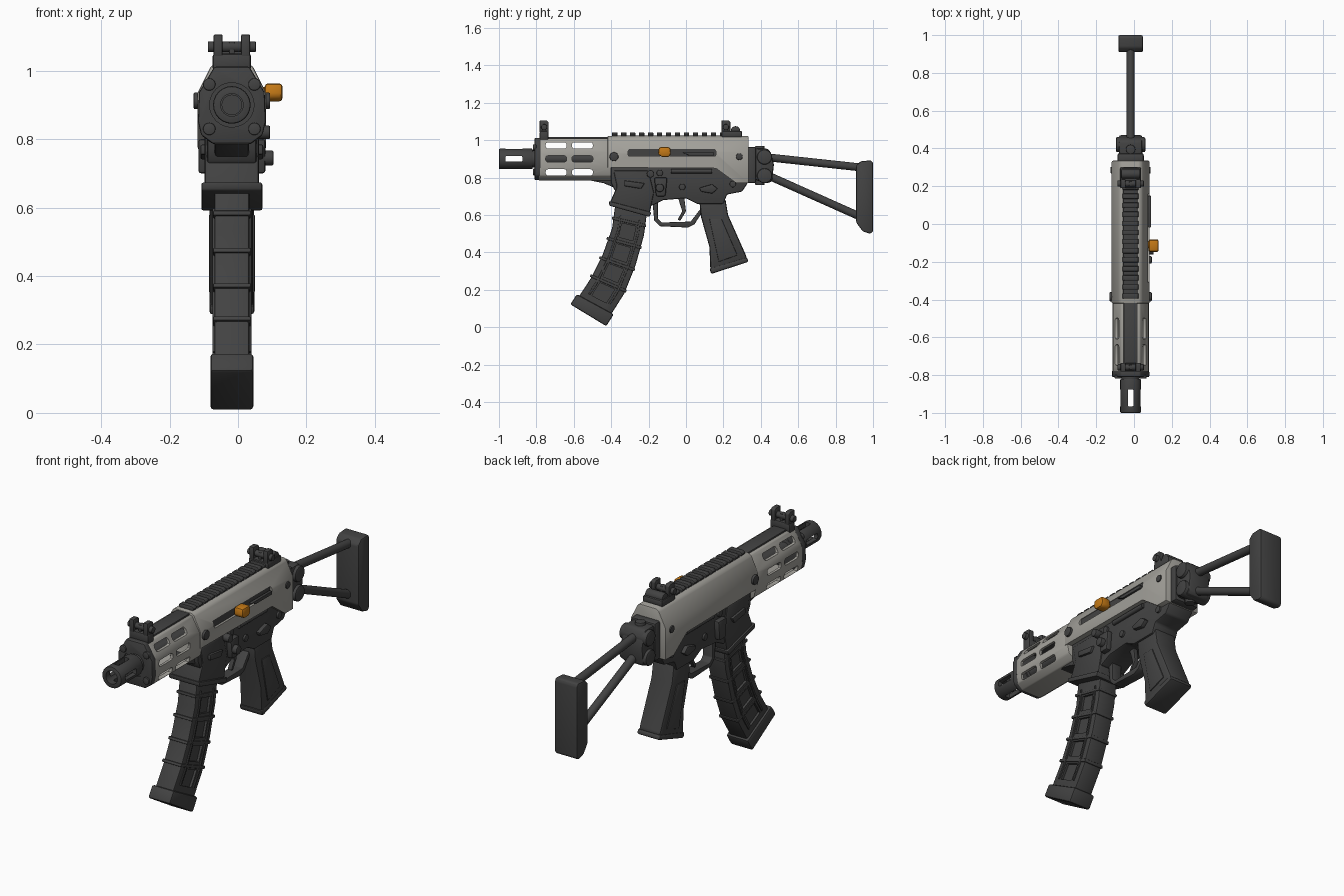
import bpy, bmesh, math
from mathutils import Vector

if "Cube" in bpy.data.objects:
    bpy.data.objects.remove(bpy.data.objects["Cube"], do_unlink=True)

CX = -0.018    # centre plane of the body
BORE = 0.9     # height of the barrel axis


def material(name, rgb):
    m = bpy.data.materials.new(name)
    m.use_nodes = True
    m.diffuse_color = (*rgb, 1)
    m.node_tree.nodes["Principled BSDF"].inputs["Base Color"].default_value = (*rgb, 1)
    return m


DARK = material("dark polymer", (0.055, 0.055, 0.055))
GREY = material("warm grey metal", (0.36, 0.35, 0.32))
ORANGE = material("orange", (0.55, 0.19, 0.008))


def activate(ob):
    bpy.ops.object.select_all(action='DESELECT')
    ob.select_set(True)
    bpy.context.view_layer.objects.active = ob


def finish(name, bm, mat, bevel=0.0):
    bmesh.ops.recalc_face_normals(bm, faces=bm.faces)
    me = bpy.data.meshes.new(name)
    bm.to_mesh(me)
    bm.free()
    ob = bpy.data.objects.new(name, me)
    bpy.context.collection.objects.link(ob)
    me.materials.append(mat)
    activate(ob)
    if bevel:
        mod = ob.modifiers.new("bevel", 'BEVEL')
        mod.width, mod.segments = bevel, 2
        bpy.ops.object.modifier_apply(modifier=mod.name)
    bpy.ops.object.shade_smooth_by_angle(angle=math.radians(35))
    return ob


def add_prism(bm, points, step):
    """Extrude a closed loop of points by a vector."""
    face = bm.faces.new([bm.verts.new(p) for p in points])
    new = bmesh.ops.extrude_face_region(bm, geom=[face])["geom"]
    bmesh.ops.translate(bm, vec=step, verts=[v for v in new if isinstance(v, bmesh.types.BMVert)])


def side(name, yz, half, mat=DARK, x=CX, bevel=0.008):
    """Side outline in y, z extruded across the body."""
    bm = bmesh.new()
    add_prism(bm, [(x - half, y, z) for y, z in yz], (2 * half, 0, 0))
    return finish(name, bm, mat, bevel)


def section(name, xz, y0, y1, mat=DARK, bevel=0.006):
    """Mirrored half section in x, z extruded along the body."""
    loop = [(CX + x, y0, z) for x, z in xz] + [(CX - x, y0, z) for x, z in reversed(xz)]
    bm = bmesh.new()
    add_prism(bm, loop, (0, y1 - y0, 0))
    return finish(name, bm, mat, bevel)


def box(name, x, y, z, mat=DARK, bevel=0.005):
    mid, half = (x[0] + x[1]) / 2, (x[1] - x[0]) / 2
    return side(name, [(y[0], z[0]), (y[1], z[0]), (y[1], z[1]), (y[0], z[1])], half, mat, mid, bevel)


def rod(name, a, b, r, mat=DARK, bevel=0.0, sides=24):
    a, b = Vector(a), Vector(b)
    bm = bmesh.new()
    bmesh.ops.create_cone(bm, cap_ends=True, segments=sides, radius1=r, radius2=r, depth=(b - a).length)
    bm.transform((b - a).to_track_quat('Z', 'Y').to_matrix().to_4x4())
    bmesh.ops.translate(bm, vec=(a + b) / 2, verts=bm.verts)
    return finish(name, bm, mat, bevel)


def cut(ob, *cutters):
    for c in cutters:
        mod = ob.modifiers.new("cut", 'BOOLEAN')
        mod.operation, mod.solver, mod.object = 'DIFFERENCE', 'EXACT', c
        activate(ob)
        bpy.ops.object.modifier_apply(modifier=mod.name)
        bpy.data.objects.remove(c, do_unlink=True)
    bpy.ops.object.shade_smooth_by_angle(angle=math.radians(35))


# Muzzle device and barrel
muzzle = rod("muzzle_device", (CX, -1, BORE), (CX, -0.82, BORE), 0.055, bevel=0.006)
cut(muzzle, rod("bore", (CX, -1.1, BORE), (CX, -0.86, BORE), 0.033),
    box("slot_a", (CX - 0.2, CX + 0.2), (-0.965, -0.875), (BORE - 0.015, BORE + 0.015)),
    box("slot_b", (CX - 0.015, CX + 0.015), (-0.965, -0.875), (BORE - 0.2, BORE + 0.2)))
rod("barrel", (CX, -0.87, BORE), (CX, -0.35, BORE), 0.03)
rod("barrel_collar", (CX, -0.835, BORE), (CX, -0.77, BORE), 0.047, bevel=0.005)

# Handguard shell with rows of slots
outline = [(0.05, 1.01), (0.094, 0.935), (0.097, 0.85), (0.088, 0.81), (0.055, 0.785)]
guard = section("handguard", outline, -0.79, -0.4, GREY)
hollow = [(x * 0.86, BORE + (z - BORE) * 0.88) for x, z in outline]
slots = [box("slot", (-0.3, 0.3), (y, y + 0.112), (z - 0.017, z + 0.017), bevel=0.012)
         for y in (-0.75, -0.61) for z in (0.972, 0.9, 0.828)]
cut(guard, section("hollow", hollow, -0.9, -0.42), *slots)
cap = section("front_cap", [(x * 1.02, z + 0.002) for x, z in outline], -0.81, -0.777)
cut(cap, rod("cap_hole", (CX, -0.82, BORE), (CX, -0.805, BORE), 0.065))
for s in (-1, 1):
    for z in (0.96, 0.83):
        rod("cap_lug", (CX + s * 0.066, -0.818, z), (CX + s * 0.066, -0.8, z), 0.018, bevel=0.003)
box("handguard_top_strip", (CX - 0.037, CX + 0.037), (-0.77, -0.39), (0.99, 1.018))
side("handguard_lower_tab", [(-0.54, 0.79), (-0.38, 0.81), (-0.38, 0.745), (-0.44, 0.77)], 0.05)

# Upper receiver
upper = section("upper_receiver", [(0.047, 1.022), (0.062, 1.012), (0.1, 0.935), (0.1, 0.77)],
                -0.42, 0.335, GREY)
cut(upper, side("lower_cut", [(-0.5, 0.6), (-0.5, 0.855), (0.16, 0.85), (0.27, 0.77), (0.4, 0.765), (0.4, 0.6)],
                0.3, bevel=0),
    box("handle_slot", (0.055, 0.2), (-0.31, 0.16), (0.915, 0.953), bevel=0.008))
box("bolt_carrier", (0.03, 0.07), (-0.32, 0.17), (0.91, 0.956), bevel=0)
side("receiver_step", [(-0.02, 0.935), (0.15, 0.935), (0.15, 0.917), (0.02, 0.917)], 0.008, x=CX + 0.1, bevel=0.003)
for s in (-1, 1):
    for y, r, out in ((-0.385, 0.024, 0.112), (0.285, 0.018, 0.106)):
        rod("receiver_pin", (CX + s * 0.07, y, 0.912), (CX + s * out, y, 0.912), r, bevel=0.004)

# Charging handle
rod("handle_stem", (0.06, -0.11, 0.935), (0.1, -0.11, 0.935), 0.017, ORANGE)
side("handle_knob", [(-0.15, 0.925), (-0.13, 0.91), (-0.09, 0.91), (-0.08, 0.93), (-0.085, 0.963),
                     (-0.145, 0.963)], 0.026, ORANGE, 0.104, 0.01)

# Top rail with teeth
side("rail_base", [(-0.41, 1.0), (-0.39, 1.024), (0.3, 1.024), (0.32, 1.0)], 0.04, bevel=0.004)
for i in range(14):
    y = -0.395 + i * 0.048
    section("rail_tooth", [(0.034, 1.042), (0.044, 1.032), (0.036, 1.018)], y, y + 0.028, bevel=0.003)


# Iron sights
def sight(name, y0, y1, base, back):
    box(name + "_base", (CX - 0.056, CX + 0.056), (y0, back), (base, 1.05), bevel=0.008)
    box(name + "_post", (CX - 0.008, CX + 0.008), (y0 + 0.01, y1 - 0.01), (1.04, 1.085), bevel=0.003)
    rod(name + "_cross_pin", (CX - 0.07, (y0 + y1) / 2, 1.07), (CX + 0.07, (y0 + y1) / 2, 1.07), 0.016, bevel=0.003)
    for s in (-1, 1):
        x = CX + s * 0.04
        side(name + "_wing", [(y0, 1.04), (y1, 1.04), (y1, 1.098), (y1 - 0.01, 1.106), (y0, 1.106)], 0.013, x=x,
             bevel=0.004)


sight("front_sight", -0.782, -0.735, 1.0, -0.735)
sight("rear_sight", 0.19, 0.237, 1.015, 0.3)
rod("sight_drum", (CX - 0.05, 0.265, 1.05), (CX + 0.05, 0.265, 1.05), 0.025, bevel=0.005)

# Lower receiver, magazine well
side("lower_receiver", [(-0.4, 0.87), (0.31, 0.87), (0.33, 0.77), (0.3, 0.725), (0.22, 0.71), (0.2, 0.66),
                        (0.06, 0.66), (0.0, 0.69), (-0.12, 0.68), (-0.18, 0.65), (-0.3, 0.68), (-0.38, 0.73),
                        (-0.4, 0.77)], 0.072)
side("magazine_well", [(-0.39, 0.84), (-0.2, 0.84), (-0.17, 0.72), (-0.195, 0.605), (-0.41, 0.66), (-0.37, 0.75)],
     0.08, bevel=0.012)
side("well_rim", [(-0.413, 0.675), (-0.41, 0.65), (-0.195, 0.59), (-0.185, 0.615)], 0.089, bevel=0.006)
for s in (-1, 1):
    x = CX + s * 0.078
    side("well_ridge", [(-0.33, 0.785), (-0.22, 0.77), (-0.24, 0.74), (-0.33, 0.755)], 0.014, x=x, bevel=0.006)
    side("magazine_catch", [(-0.17, 0.8), (-0.1, 0.8), (-0.11, 0.7), (-0.16, 0.7)], 0.02, x=x, bevel=0.008)
    side("selector_lever", [(0.07, 0.745), (0.14, 0.765), (0.17, 0.74), (0.14, 0.715), (0.08, 0.725)], 0.014, x=x,
         bevel=0.005)
    rod("receiver_rib", (x, -0.08, 0.835), (x, 0.14, 0.835), 0.012, sides=12)
    for y, z in ((-0.02, 0.75), (0.25, 0.765), (-0.14, 0.825)):
        rod("lower_pin", (CX, y, z), (CX + s * 0.082, y, z), 0.017, bevel=0.003)
rod("catch_button", (0.05, -0.14, 0.745), (0.104, -0.14, 0.745), 0.022, bevel=0.005)
rod("bolt_release", (0.05, -0.19, 0.82), (0.094, -0.19, 0.82), 0.02, bevel=0.005)

# Trigger and guard
side("trigger", [(-0.045, 0.7), (-0.01, 0.7), (0.0, 0.62), (-0.03, 0.57), (-0.045, 0.575), (-0.02, 0.62)], 0.012,
     bevel=0.004)
side("trigger_guard", [(-0.18, 0.68), (-0.17, 0.57), (-0.14, 0.54), (0.01, 0.533), (0.045, 0.55), (0.09, 0.62),
                       (0.075, 0.63), (0.025, 0.565), (-0.13, 0.56), (-0.15, 0.58), (-0.15, 0.68)], 0.028, bevel=0.004)

# Pistol grip
side("grip", [(0.07, 0.69), (0.21, 0.69), (0.225, 0.6), (0.325, 0.375), (0.315, 0.35), (0.15, 0.295), (0.13, 0.31),
              (0.125, 0.43), (0.08, 0.59)], 0.062, bevel=0.025)
side("grip_base", [(0.125, 0.315), (0.135, 0.285), (0.335, 0.35), (0.325, 0.375)], 0.066, bevel=0.01)
for s in (-1, 1):
    side("grip_panel", [(0.125, 0.58), (0.19, 0.58), (0.275, 0.385), (0.175, 0.35)], 0.005, x=CX + s * 0.062,
         bevel=0.004)

# Curved magazine: u runs down it, v from front to back
front = [(-0.375, 0.68), (-0.395, 0.53), (-0.445, 0.39), (-0.51, 0.26), (-0.595, 0.13)]
back = [(-0.205, 0.64), (-0.225, 0.49), (-0.27, 0.33), (-0.33, 0.18), (-0.425, 0.03)]


def on_mag(u, v):
    i = min(int(u), 3)
    f, b = (Vector(e[i]).lerp(Vector(e[i + 1]), u - i) for e in (front, back))
    return f.lerp(b, v)


def mag_patch(u0, u1, v0, v1):
    return [on_mag(u, v) for u, v in ((u0, v0), (u1, v0), (u1, v1), (u0, v1))]


magazine = side("magazine", front + back[::-1], 0.051)
cut(magazine, *[side("mag_window", mag_patch(u, u + 0.5, 0.28, 0.72), 0.012, x=CX + s * 0.051, bevel=0)
                for s in (-1, 1) for u in (0.75, 1.5, 2.25, 3.0)])
for u in (0.6, 1.35, 2.1, 2.85):
    side("mag_band", mag_patch(u, u + 0.1, -0.05, 1.03), 0.055, bevel=0.004)
for s in (-1, 1):
    for v in (0.17, 0.78):
        rib = [on_mag(u / 2, v) for u in range(1, 8)] + [on_mag(u / 2, v + 0.06) for u in range(7, 0, -1)]
        side("mag_rib", rib, 0.006, x=CX + s * 0.051, bevel=0.003)
side("mag_base", mag_patch(3.7, 4.12, -0.08, 1.06), 0.063, bevel=0.01)

# Folding stock hinge
box("stock_collar", (CX - 0.07, CX + 0.07), (0.325, 0.375), (0.77, 0.965), bevel=0.012)
side("stock_hinge", [(0.36, 0.955), (0.44, 0.955), (0.455, 0.93), (0.47, 0.87), (0.46, 0.78), (0.44, 0.77),
                     (0.36, 0.79)], 0.062, bevel=0.012)
for z in (0.91, 0.81):
    rod("hinge_knuckle", (CX - 0.078, 0.42, z), (CX + 0.078, 0.42, z), 0.04, bevel=0.008)
rod("hinge_pin", (CX, 0.395, 0.76), (CX, 0.395, 0.97), 0.025, bevel=0.004)

# Stock struts and butt pad
rod("upper_strut", (CX, 0.44, 0.908), (CX, 0.93, 0.855), 0.021)
rod("lower_strut", (CX, 0.43, 0.815), (CX, 0.93, 0.592), 0.021)
side("butt_pad", [(0.91, 0.865), (0.935, 0.888), (0.99, 0.892), (1, 0.88), (1, 0.51), (0.985, 0.5), (0.945, 0.512),
                  (0.91, 0.56)], 0.065, bevel=0.012)
